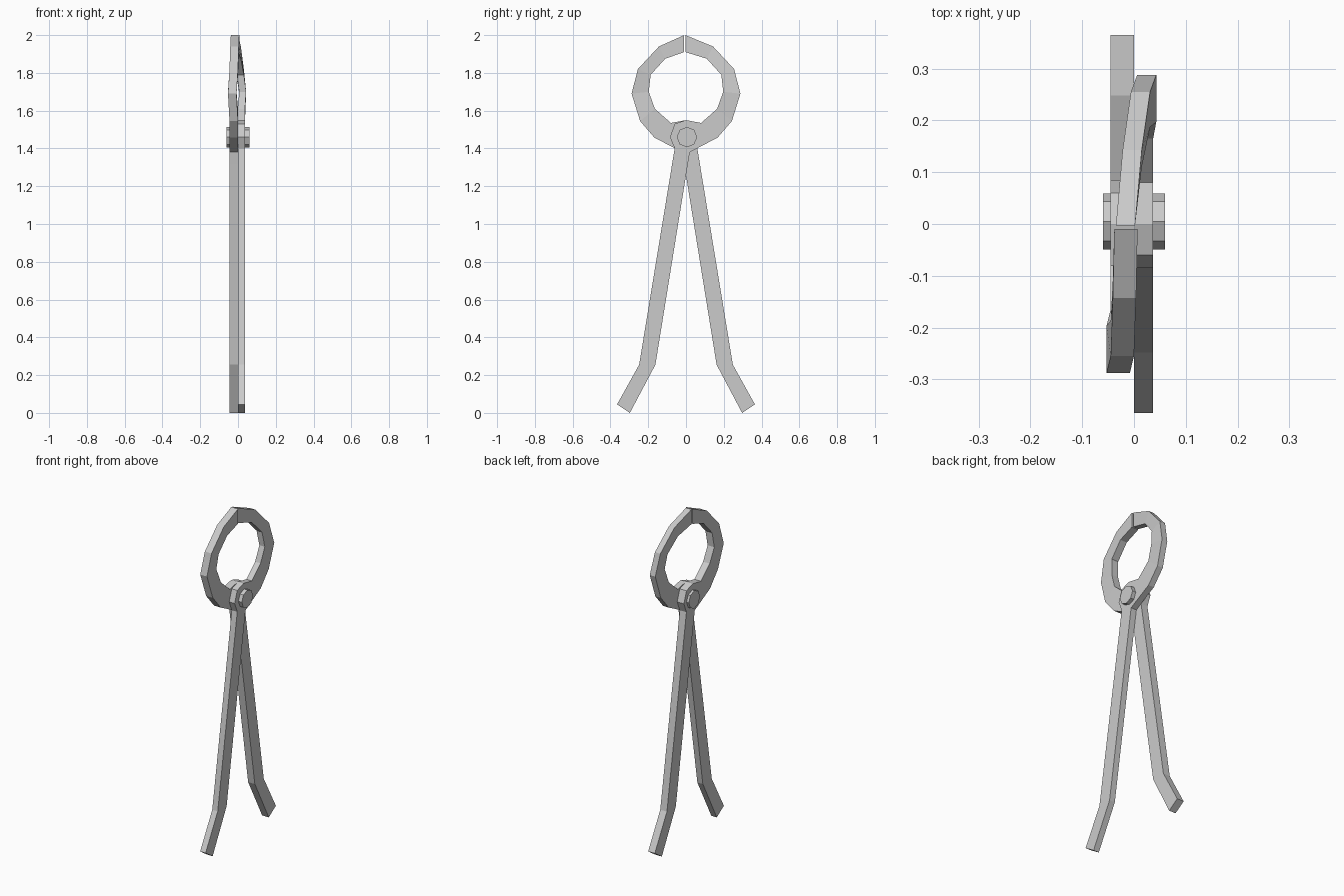
import bpy, bmesh, math

cube = bpy.data.objects.get("Cube")
if cube:
    bpy.data.objects.remove(cube, do_unlink=True)

steel = bpy.data.materials.new("grey steel")
steel.use_nodes = True
colour = (0.6, 0.6, 0.6, 1)
steel.diffuse_color = colour
steel.node_tree.nodes["Principled BSDF"].inputs["Base Color"].default_value = colour

# Profile from jaw tip to handle end: (inner y, inner z, outer y, outer z)
JAW = [(0, 1.91, 0, 2), (.11, 1.875, .143, 1.94), (.187, 1.79, .255, 1.82),
       (.197, 1.7, .288, 1.69), (.165, 1.61, .243, 1.545), (.08, 1.535, .167, 1.457)]
HINGE = [(0, 1.55, .09, 1.417), (-.06, 1.53, .02, 1.38),
         (-.085, 1.46, .0175, 1.365), (-.06, 1.4, .01, 1.32)]
HANDLE = [(-.248, .255, -.162, .255), (-.365, .045, -.297, 0)]


def tong_half(name, side, thick, jaw_x, tip_y):
    """Loft a flat bar along the profile; jaw_x bends the jaw sideways."""
    bm = bmesh.new()
    rings = []
    for i, (iy, iz, oy, oz) in enumerate(JAW + HINGE + HANDLE):
        if i == 0:
            iy = oy = tip_y
        x = jaw_x[i] if i < len(jaw_x) else 0
        corners = [(x, iy, iz), (x, oy, oz), (x + thick, oy, oz), (x + thick, iy, iz)]
        rings.append([bm.verts.new((side * cx, side * cy, cz)) for cx, cy, cz in corners])
    for a, b in zip(rings, rings[1:]):
        for k in range(4):
            n = (k + 1) % 4
            bm.faces.new((a[k], a[n], b[n], b[k]))
    bm.faces.new(rings[0])
    bm.faces.new(rings[-1])
    bmesh.ops.recalc_face_normals(bm, faces=bm.faces)
    mesh = bpy.data.meshes.new(name)
    bm.to_mesh(mesh)
    bm.free()
    mesh.materials.append(steel)
    obj = bpy.data.objects.new(name, mesh)
    bpy.context.collection.objects.link(obj)


# Two crossing halves, the second turned half way round
tong_half("left_tong_half", 1, .037, [-.035, -.022, -.006, .006], -.003)
tong_half("right_tong_half", -1, .045, [-.007, -.004, 0, .008], .01)

# Octagonal hinge pin
bpy.ops.mesh.primitive_cylinder_add(vertices=8, radius=.054, depth=.12,
                                    location=(0, .005, 1.46),
                                    rotation=(0, math.pi / 2, 0))
pin = bpy.context.object
pin.name = "hinge_pin"
pin.data.materials.append(steel)
